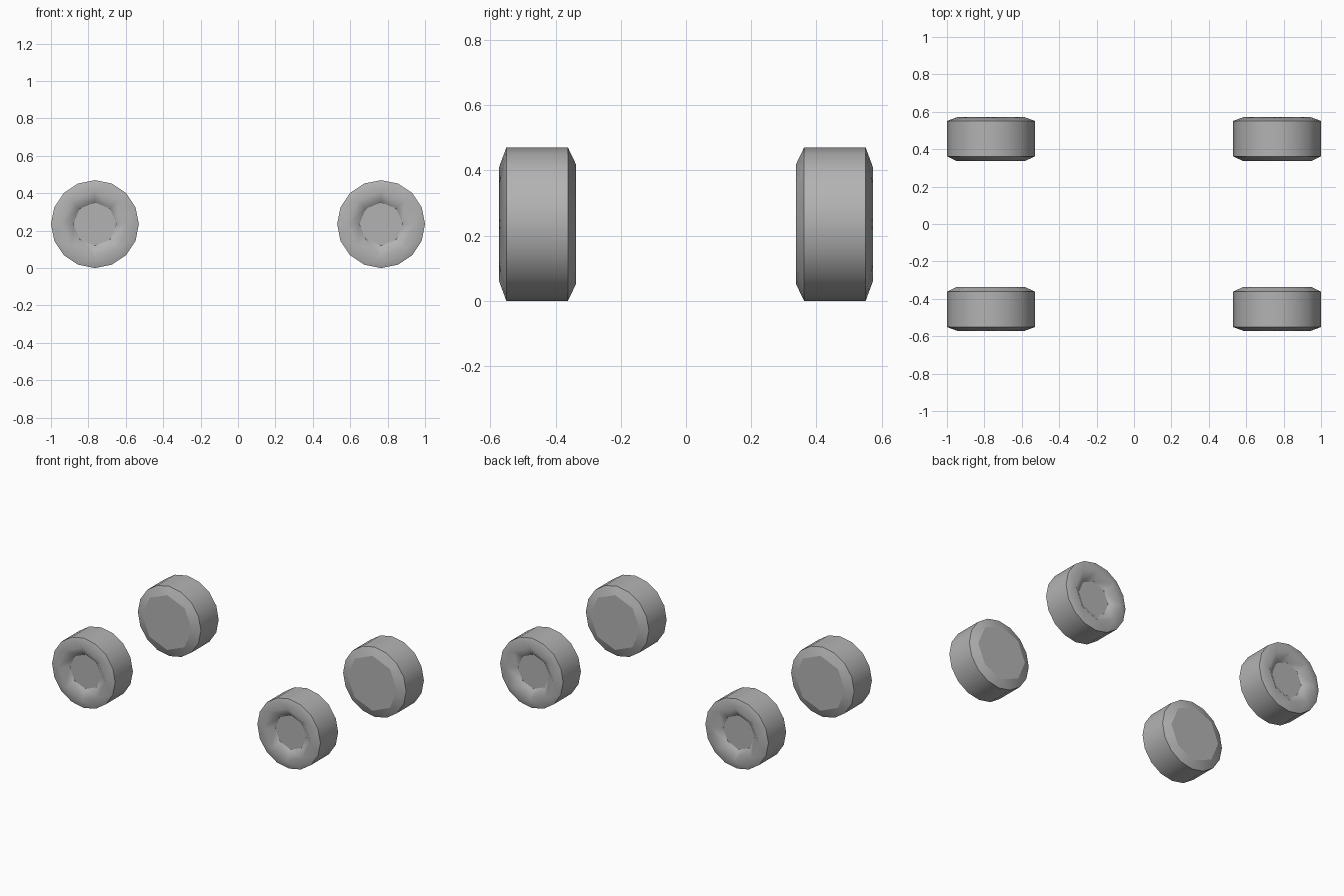
import bpy, bmesh, math

if "Cube" in bpy.data.objects:
    bpy.data.objects.remove(bpy.data.objects["Cube"])

grey = bpy.data.materials.new("grey rubber")
grey.diffuse_color = (0.45, 0.45, 0.45, 1)
grey.use_nodes = True
grey.node_tree.nodes["Principled BSDF"].inputs["Base Color"].default_value = grey.diffuse_color

RADIUS = 0.235
# (sides, radius, distance from the car's middle), from inner cap to hub disc
RINGS = [(8, 0.185, 0.338), (16, RADIUS, 0.362), (16, RADIUS, 0.551),
         (8, 0.175, 0.573), (8, 0.116, 0.530)]


def bridge(bm, a, b):
    """Join two rings with equal or doubled side counts."""
    if len(a) > len(b):
        a, b = b, a
    n, m = len(a), len(b)
    for i in range(n):
        j = (i + 1) % n
        if n == m:
            bm.faces.new((a[i], a[j], b[j], b[i]))
        else:
            mid = b[2 * i + 1]
            bm.faces.new((a[i], b[2 * i], mid))
            bm.faces.new((a[i], mid, a[j]))
            bm.faces.new((a[j], mid, b[(2 * i + 2) % m]))


def wheel(name, x, side):
    bm = bmesh.new()
    rings = []
    for n, r, d in RINGS:
        rings.append([bm.verts.new((r * math.sin(2 * math.pi * k / n), side * d,
                                    r * math.cos(2 * math.pi * k / n))) for k in range(n)])
    for a, b in zip(rings, rings[1:]):
        bridge(bm, a, b)
    for f in bm.faces:
        f.smooth = True
    # flat inner cap and hub disc
    caps = [bm.faces.new(rings[0]), bm.faces.new(rings[-1])]
    for f in caps:
        for e in f.edges:
            e.smooth = False
    # crisp tread edges
    for ring in rings[1:3]:
        for k in range(len(ring)):
            bm.edges.get((ring[k - 1], ring[k])).smooth = False
    bmesh.ops.recalc_face_normals(bm, faces=bm.faces)
    mesh = bpy.data.meshes.new(name)
    bm.to_mesh(mesh)
    bm.free()
    mesh.materials.append(grey)
    obj = bpy.data.objects.new(name, mesh)
    obj.location = (x, 0, RADIUS)
    bpy.context.collection.objects.link(obj)


# four wheels, dished sides facing outward
for row, side in (("front", -1), ("back", 1)):
    for hand, x in (("left", -0.765), ("right", 0.765)):
        wheel(f"{row}_{hand}_wheel", x, side)
